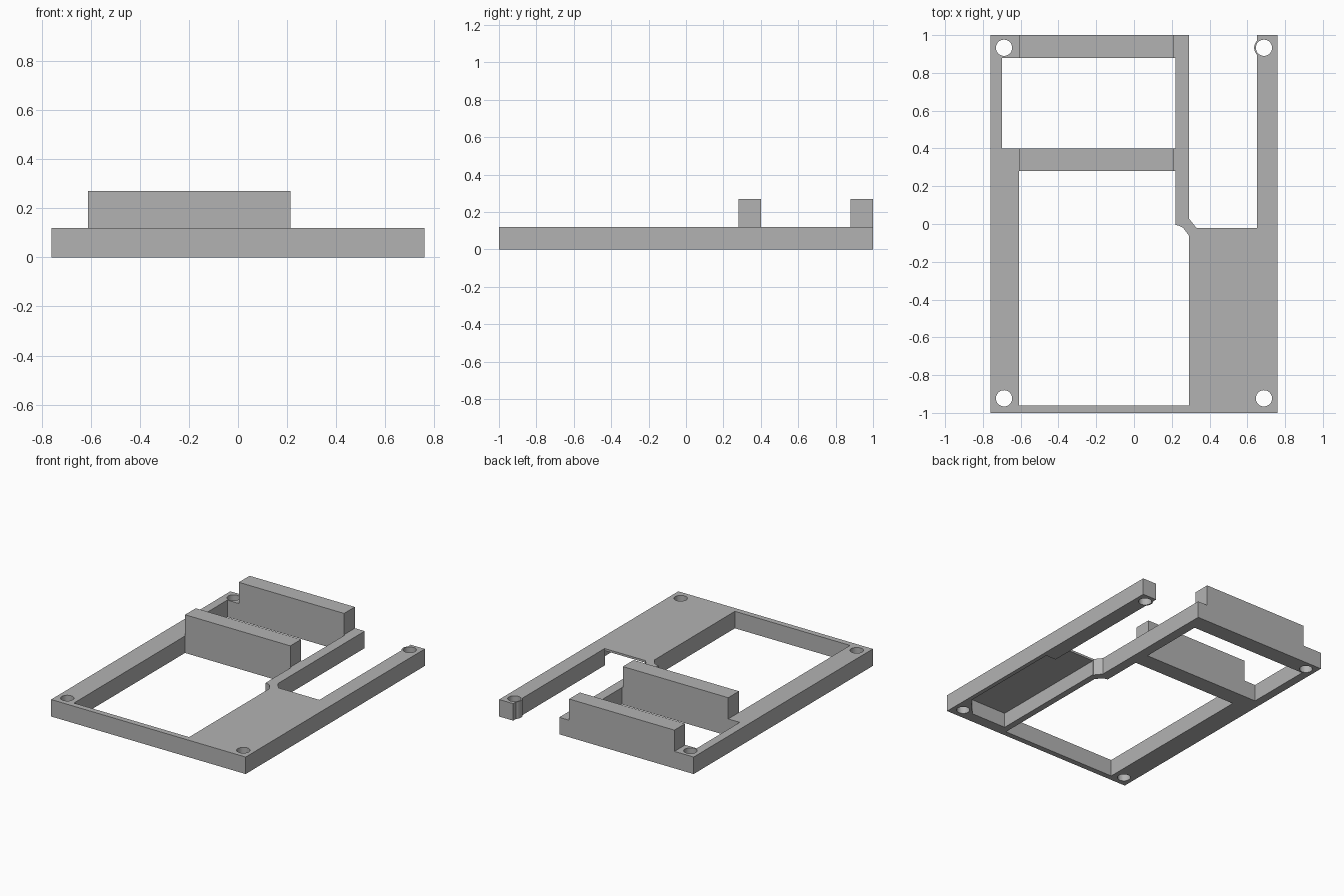
import bpy
import bmesh
import math

default = bpy.data.objects.get("Cube")
if default:
    bpy.data.objects.remove(default, do_unlink=True)

grey = bpy.data.materials.new("plain grey")
grey.use_nodes = True
COLOR = (0.45, 0.45, 0.45, 1)
grey.diffuse_color = COLOR
grey.node_tree.nodes["Principled BSDF"].inputs["Base Color"].default_value = COLOR

PLATE = 0.12      # frame thickness
ROOF = 0.015      # thin skin above the underside pocket
RISER_TOP = 0.27


def prism(name, outline, z0, z1):
    """Extrude a flat outline from z0 up to z1."""
    bm = bmesh.new()
    face = bm.faces.new([bm.verts.new((x, y, z0)) for x, y in outline])
    top = bmesh.ops.extrude_face_region(bm, geom=[face])["geom"]
    bmesh.ops.translate(bm, vec=(0, 0, z1 - z0),
                        verts=[g for g in top if isinstance(g, bmesh.types.BMVert)])
    bmesh.ops.recalc_face_normals(bm, faces=bm.faces)
    mesh = bpy.data.meshes.new(name)
    bm.to_mesh(mesh)
    bm.free()
    mesh.materials.append(grey)
    obj = bpy.data.objects.new(name, mesh)
    bpy.context.collection.objects.link(obj)
    return obj


def rect(x0, x1, y0, y1):
    return [(x0, y0), (x1, y0), (x1, y1), (x0, y1)]


def circle(center, radius, sides=32):
    angles = [2 * math.pi * i / sides for i in range(sides)]
    return [(center[0] + radius * math.cos(a), center[1] + radius * math.sin(a))
            for a in angles]


def combine(target, tool, operation):
    """Apply a boolean and remove the tool."""
    tool.hide_render = True
    mod = target.modifiers.new("combine", "BOOLEAN")
    mod.operation = operation
    mod.solver = "EXACT"
    mod.object = tool
    bpy.context.view_layer.objects.active = target
    bpy.ops.object.modifier_apply(modifier=mod.name)
    bpy.data.objects.remove(tool, do_unlink=True)


# Frame outline with the long open slot at the back
frame = prism("frame", [
    (-0.76, -1), (0.76, -1), (0.76, 1), (0.65, 1), (0.65, -0.02),
    (0.33, -0.02), (0.29, 0.03), (0.29, 1), (-0.76, 1)], 0, PLATE)

# Front and back windows
front_window = [(-0.61, -0.96), (0.29, -0.96), (0.29, -0.06), (0.26, -0.02),
                (0.24, -0.01), (0.22, -0.005), (0.22, 0.28), (-0.61, 0.28)]
combine(frame, prism("front_window", front_window, -0.1, 0.3), "DIFFERENCE")
combine(frame, prism("back_window", rect(-0.70, 0.22, 0.40, 0.88), -0.1, 0.3),
        "DIFFERENCE")

# Pocket under the solid panel, open towards the slot
pocket = [(0.335, -0.92), (0.61, -0.92), (0.73, -0.79), (0.73, -0.025),
          (0.649, -0.025), (0.649, 0), (0.335, 0)]
combine(frame, prism("pocket", pocket, -0.1, PLATE - ROOF), "DIFFERENCE")

# Bosses around the back screw holes, then all four holes
for side in (-1, 1):
    boss = prism("boss", circle((side * 0.688, 0.933), 0.052), 0, PLATE)
    combine(frame, boss, "UNION")
for side in (-1, 1):
    for y in (-0.923, 0.933):
        hole = prism("hole", circle((side * 0.688, y), 0.043), -0.1, 0.3)
        combine(frame, hole, "DIFFERENCE")

# Raised support bars
for name, y in (("front_support_bar", 0.28), ("back_support_bar", 0.88)):
    prism(name, rect(-0.61, 0.213, y, y + 0.12), PLATE, RISER_TOP)
